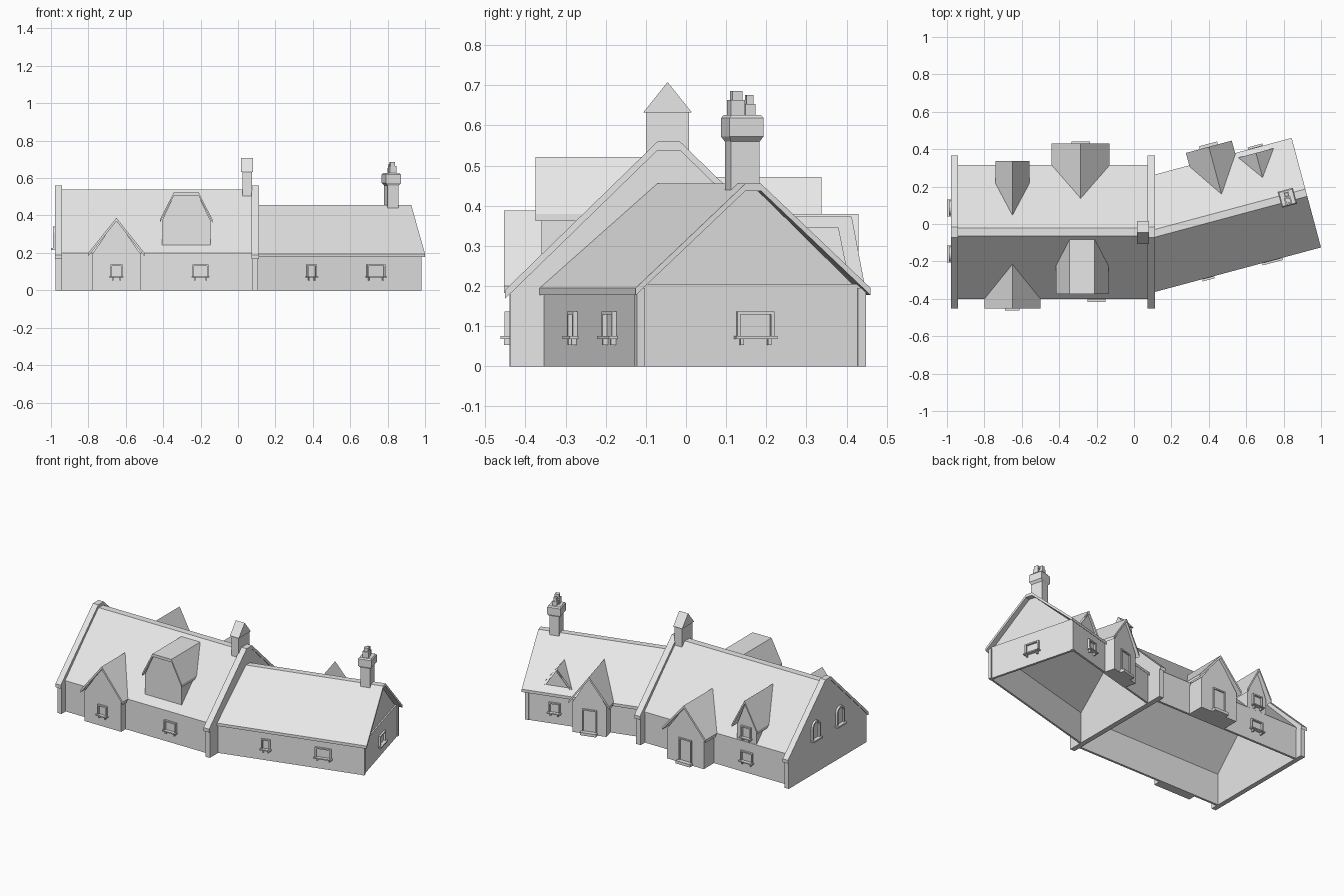
import bpy, bmesh, math
from mathutils import Matrix, Vector

if "Cube" in bpy.data.objects:
    bpy.data.objects.remove(bpy.data.objects["Cube"])

plaster = bpy.data.materials.new("pale_grey")
plaster.use_nodes = True
plaster.diffuse_color = (0.8, 0.8, 0.8, 1)
plaster.node_tree.nodes["Principled BSDF"].inputs["Base Color"].default_value = (0.8, 0.8, 0.8, 1)


def frame(x, y, degrees):
    return Matrix.Translation((x, y, 0)) @ Matrix.Rotation(math.radians(degrees), 4, 'Z')


def finish(name, bm, clip=None):
    if clip:
        bmesh.ops.bisect_plane(bm, geom=bm.verts[:] + bm.edges[:] + bm.faces[:],
                               plane_co=clip[0], plane_no=clip[1], clear_inner=True)
    bmesh.ops.recalc_face_normals(bm, faces=bm.faces[:])
    mesh = bpy.data.meshes.new(name)
    bm.to_mesh(mesh)
    bm.free()
    mesh.materials.append(plaster)
    obj = bpy.data.objects.new(name, mesh)
    bpy.context.collection.objects.link(obj)
    return obj


# Extrude an (across, height) profile outwards along a frame's own y
def prism(name, place, profile, near, far, clip=None):
    bm = bmesh.new()
    rings = [[bm.verts.new(place @ Vector((a, o, z))) for a, z in profile] for o in (near, far)]
    bm.faces.new(rings[0])
    bm.faces.new(rings[1])
    for i in range(len(profile)):
        j = (i + 1) % len(profile)
        bm.faces.new((rings[0][i], rings[0][j], rings[1][j], rings[1][i]))
    return finish(name, bm, clip)


# Boxes given as (x0, x1, y0, y1, z0, z1), gathered in one object
def boxes(name, place, sizes, clip=None):
    bm = bmesh.new()
    for x0, x1, y0, y1, z0, z1 in sizes:
        m = (place @ Matrix.Translation(((x0 + x1) / 2, (y0 + y1) / 2, (z0 + z1) / 2))
             @ Matrix.Diagonal((x1 - x0, y1 - y0, z1 - z0, 1)))
        bmesh.ops.create_cube(bm, size=1, matrix=m)
    return finish(name, bm, clip)


def mirrored(half):
    return [(-a, z) for a, z in half] + [(a, z) for a, z in reversed(half) if a > 0]


def shell(half, t):
    outer = mirrored(half)
    return outer + [(a, z - t) for a, z in reversed(outer)]


RIDGE_Y = -0.043
WING = frame(0.11, -0.05, 15)
MAIN_AXIS = frame(0, RIDGE_Y, -90)
WING_AXIS = WING @ Matrix.Rotation(math.radians(-90), 4, 'Z')
JOIN = (Vector((0.09, 0, 0)), Vector((1, 0, 0)))

# Main block: roof, long walls and end gables with raised coping
prism("main_roof", MAIN_AXIS, shell([(0.358, 0.2), (0.022, 0.54)], 0.015), -0.96, 0.09)
boxes("main_walls", MAIN_AXIS, [(s * 0.345 - 0.007, s * 0.345 + 0.007, -0.95, 0.09, 0, 0.2) for s in (-1, 1)])
gable = mirrored([(0.395, 0), (0.395, 0.2), (0.026, 0.55)])
coping = shell([(0.408, 0.19), (0.028, 0.56)], 0.022)
for side, near, far in (("right", -0.975, -0.945), ("left", 0.075, 0.107)):
    prism(side + "_gable_wall", MAIN_AXIS, gable, near, far)
    prism(side + "_gable_coping", MAIN_AXIS, coping, near - 0.004, far + 0.004)

# Angled wing: roof, walls, end gable, corner posts
prism("wing_roof", WING_AXIS, shell([(0.303, 0.195), (0.02, 0.455)], 0.018), -0.2, 0.84, JOIN)
boxes("wing_walls", WING_AXIS, [(s * 0.287 - 0.006, s * 0.287 + 0.006, -0.2, 0.815, 0, 0.2) for s in (-1, 1)], JOIN)
prism("wing_gable", WING_AXIS, mirrored([(0.28, 0.19), (0.018, 0.44)]), 0.795, 0.808)
boxes("wing_end_wall", WING_AXIS, [(-0.287, 0.287, 0.803, 0.817, 0, 0.205)])
boxes("wing_corner_posts", WING_AXIS, [(s * 0.285 - 0.01, s * 0.285 + 0.01, 0.8, 0.823, 0, 0.195) for s in (-1, 1)])


# Dormer: roof shell and gable wall trimmed to the slope; tall ones reach the ground
def dormer(name, place, half, roof_out, wall_out, wall_half, base, ridge, slope, ground=None):
    clip = (place @ Vector((0, ridge[0], ridge[1])), place.to_3x3() @ Vector((0, slope, 1)))
    prism(name + "_roof", place, shell(half, 0.018), 0, roof_out, clip)
    k = wall_half / half[0][0]
    wall = mirrored([(wall_half, base)] + [(a * k, z - 0.008) for a, z in half])
    prism(name + "_wall", place, wall, 0, wall_out, clip)
    if ground:
        boxes(name + "_bay", place, [(-wall_half, wall_half, ground, wall_out, 0, base + 0.015)])


main_slope = ((0.022, 0.54), 1.012)
wing_slope = ((0.02, 0.455), 0.92)
front_gable = frame(-0.65, RIDGE_Y, 180)
front_barn = frame(-0.277, RIDGE_Y, 180)
back_small = frame(-0.65, RIDGE_Y, 0)
back_gable = frame(-0.285, RIDGE_Y, 0)
wing_gable = WING @ Matrix.Translation((0.4, 0, 0))
wing_small = WING @ Matrix.Translation((0.635, 0, 0))
dormer("front_gable_dormer", front_gable, [(0.15, 0.2), (0, 0.388)], 0.41, 0.397, 0.13, 0.18, *main_slope, 0.34)
dormer("front_barn_dormer", front_barn, [(0.14, 0.38), (0.067, 0.522)], 0.332, 0.317, 0.13, 0.22, *main_slope)
dormer("back_small_dormer", back_small, [(0.09, 0.3), (0, 0.472)], 0.38, 0.357, 0.07, 0.2, *main_slope)
dormer("back_gable_dormer", back_gable, [(0.155, 0.2), (0, 0.38)], 0.473, 0.455, 0.13, 0.18, *main_slope, 0.34)
dormer("wing_gable_dormer", wing_gable, [(0.127, 0.2), (0, 0.373)], 0.372, 0.36, 0.105, 0.18, *wing_slope, 0.28)
dormer("wing_small_dormer", wing_small, [(0.097, 0.222), (0, 0.346)], 0.275, 0.265, 0.08, 0.21, *wing_slope)


# Window: frame bars, sill and two brackets on the wall at distance out
def window(name, place, x, out, w, z0=0.075, h=0.062):
    l, r, b, d = x - w / 2, x + w / 2, 0.008, out + 0.012
    boxes(name, place, [
        (l, l + b, out - 0.005, d, z0, z0 + h), (r - b, r, out - 0.005, d, z0, z0 + h),
        (l, r, out - 0.005, d, z0 + h - b, z0 + h),
        (l - 0.006, r + 0.006, out - 0.005, out + 0.022, z0 - 0.007, z0)]
        + [(c - 0.004, c + 0.004, out - 0.005, out + 0.013, z0 - 0.022, z0 - 0.007) for c in (l + 0.012, r - 0.012)])


WING_FRONT = WING @ Matrix.Rotation(math.pi, 4, 'Z')
window("front_gable_window", front_gable, 0, 0.397, 0.065)
window("front_wall_window", frame(0, RIDGE_Y, 180), 0.2, 0.352, 0.085)
window("back_wall_window", back_small, 0, 0.352, 0.085)
window("back_small_dormer_window", back_small, 0, 0.357, 0.07, 0.23, 0.07)
window("wing_front_window_small", WING_FRONT, -0.215, 0.293, 0.055)
window("wing_front_window_large", WING_FRONT, -0.57, 0.293, 0.1)
window("wing_back_window", WING, 0.64, 0.293, 0.07)
window("wing_end_window", WING_AXIS, -0.01, 0.817, 0.095)

# Doors: raised frame, hood line and step
for name, place, out in (("back_door", back_gable, 0.455), ("wing_door", wing_gable, 0.36)):
    boxes(name, place, [(-0.045, -0.037, out, out + 0.008, 0, 0.16), (0.037, 0.045, out, out + 0.008, 0, 0.16),
                        (-0.045, 0.045, out, out + 0.008, 0.152, 0.16), (-0.05, 0.05, out, out + 0.028, 0, 0.018)])

# Arched windows in the far gable
END = frame(0, RIDGE_Y, 90)
for name, x in (("front_arch_window", -0.118), ("back_arch_window", 0.128)):
    def arch(r):
        turn = [math.pi * i / 10 for i in range(11)]
        return [(x - r, 0.225)] + [(x - r * math.cos(t), 0.3 + r * math.sin(t)) for t in turn] + [(x + r, 0.225)]
    prism(name, END, arch(0.04) + arch(0.03)[::-1], 0.97, 0.988)
    boxes(name + "_sill", END, [(x - 0.045, x + 0.045, 0.97, 0.999, 0.215, 0.225)])

# Ridge chimney with a gabled cap
ridge_stack = frame(0.048, -0.046, -90)
boxes("ridge_chimney", ridge_stack, [(-0.054, 0.054, -0.025, 0.027, 0.48, 0.635)])
prism("ridge_chimney_cap", ridge_stack, mirrored([(0.061, 0.632), (0, 0.708)]), -0.031, 0.032)

# Wing chimney with a flared collar and two pots
stack = WING @ Matrix.Translation((0.735, 0, 0))
boxes("wing_chimney", stack, [(-0.03, 0.03, -0.037, 0.037, 0.43, 0.575)])
bm = bmesh.new()
levels = [(0.03, 0.037, 0.56), (0.042, 0.044, 0.573), (0.042, 0.044, 0.618), (0.036, 0.038, 0.626)]
rings = [[bm.verts.new(stack @ Vector((sx * a, sy * b, z))) for sx, sy in ((-1, -1), (1, -1), (1, 1), (-1, 1))]
         for a, b, z in levels]
bm.faces.new(rings[0])
bm.faces.new(rings[-1])
for low, high in zip(rings, rings[1:]):
    for i in range(4):
        bm.faces.new((low[i], low[i - 1], high[i - 1], high[i]))
finish("wing_chimney_collar", bm)
for name, y, r, top in (("front_pot", -0.016, 0.018, 0.686), ("back_pot", 0.018, 0.013, 0.676)):
    boxes(name, stack, [(-r, r, y - r, y + r, 0.62, top - 0.022),
                        (-r * 0.7, r * 0.7, y - r * 0.7, y + r * 0.7, 0.62, top)])
